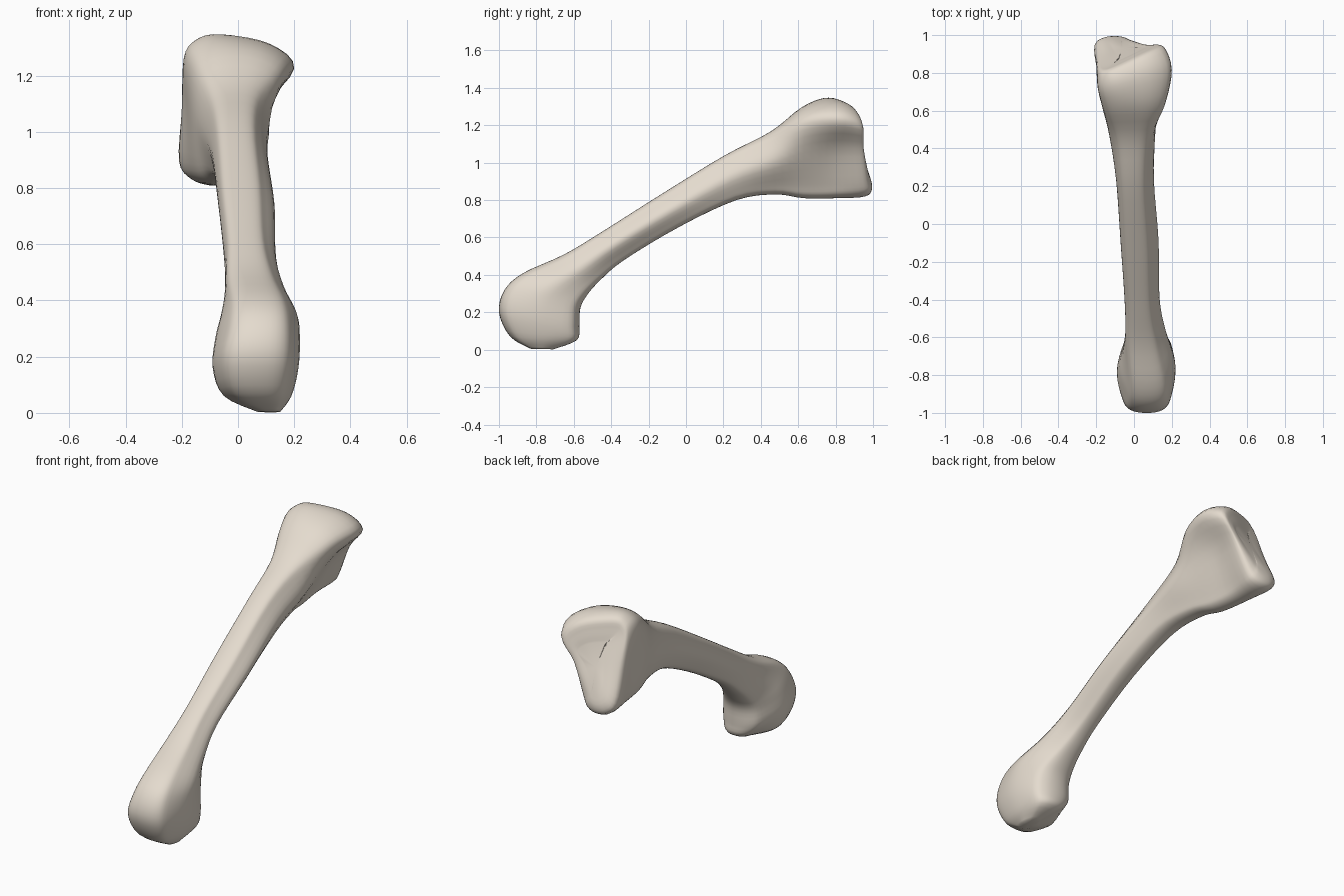
import bpy, bmesh
from mathutils import Vector

if "Cube" in bpy.data.objects:
    bpy.data.objects.remove(bpy.data.objects["Cube"])

LEVELS = (0.16, 0.5, 0.85)   # heights across a section where widths are given

# Section: upper edge (y, z), lower edge (y, z), then left/right x at the three levels, skew
LOWER_END = [
    (-.83, .005, -.71, .002, .085, .14, .07, .15, .09, .14, 0),
    (-.94, .07, -.585, .05, -.03, .17, -.05, .19, .02, .175, 0),
    (-1.0, .20, -.57, .12, -.06, .19, -.09, .215, -.05, .195, 0),
    (-.97, .32, -.565, .22, -.04, .19, -.08, .22, -.05, .19, 0),
    (-.87, .41, -.53, .29, -.03, .175, -.06, .21, -.04, .165, 0),
]
SHAFT = [
    (-.65, .51, -.46, .37, -.04, .13, -.045, .165, -.03, .12, 0),
    (-.45, .63, -.33, .48, -.04, .10, -.05, .135, -.03, .09, 0),
    (-.15, .82, -.03, .66, -.06, .09, -.07, .13, -.04, .09, 0),
    (.20, 1.035, .27, .80, -.08, .07, -.095, .105, -.07, .07, 0),
    (.45, 1.165, .48, .83, -.11, .09, -.13, .11, -.11, .04, 0),
]
UPPER_END = [
    (.62, 1.295, .63, .81, -.16, .165, -.165, .10, -.15, .01, .1),
    (.76, 1.345, .80, .81, -.19, .20, -.185, .08, -.18, -.01, .3),
    (.86, 1.33, .96, .82, -.19, .16, -.20, .075, -.21, 0, .42),
    (.885, 1.27, .995, .87, -.165, .10, -.16, .05, -.18, -.03, .42),
    (.90, 1.20, .975, .95, -.08, .05, -.10, 0, -.12, -.06, .4),
]


def section_ring(s):
    top, bot = Vector((0, s[0], s[1])), Vector((0, s[2], s[3]))
    left, right, skew = s[4:10:2], s[5:10:2], s[10]

    def pt(t, x):
        p = top.lerp(bot, t)
        return Vector((x, p.y + skew * x * (1 - t), p.z))
    # a skewed section also leans: crest to the left, right lobe lower
    mid_top = (left[0] + right[0]) / 2 - .18 * skew
    mid_bot = (left[2] + right[2]) / 2

    def side(xs, drop):   # shoulder, three measured widths, lower shoulder
        return ([pt(.035 + .4 * drop, mid_top + .66 * (xs[0] - mid_top))]
                + [pt(t, x) for t, x in zip((LEVELS[0] + drop,) + LEVELS[1:], xs)]
                + [pt(.965, mid_bot + .62 * (xs[2] - mid_bot))])
    return ([pt(0, mid_top)] + side(right, .22 * skew)
            + [pt(1, mid_bot)] + side(left, 0)[::-1])


def smooth_path(pts, steps, closed):
    """Smooth curve passing through every control point."""
    n, out = len(pts), []
    get = (lambda i: pts[i % n]) if closed else (lambda i: pts[min(max(i, 0), n - 1)])
    for i in range(n if closed else n - 1):
        a, b, c, d = (get(i + k) for k in (-1, 0, 1, 2))
        for j in range(steps):
            t = j / steps
            out.append(.5 * (2 * b + (c - a) * t + (2 * a - 5 * b + 4 * c - d) * t ** 2
                             + (3 * b - a - 3 * c + d) * t ** 3))
    if not closed:
        out.append(pts[-1].copy())
    return out


# Bone: one smooth skin lofted through all sections
rings = [smooth_path(section_ring(s), 4, True) for s in LOWER_END + SHAFT + UPPER_END]
columns = [smooth_path(list(col), 4, False) for col in zip(*rings)]
bm = bmesh.new()
grid = [[bm.verts.new(p) for p in col] for col in columns]
n, rows = len(grid), len(grid[0])
for i in range(n):
    a, b = grid[i], grid[(i + 1) % n]
    for j in range(rows - 1):
        bm.faces.new((a[j], b[j], b[j + 1], a[j + 1]))

# Rounded end caps
for j in (0, rows - 1):
    loop = [col[j] for col in grid]
    centre = bm.verts.new(sum((v.co for v in loop), Vector()) / n)
    for i in range(n):
        bm.faces.new((loop[i], loop[(i + 1) % n], centre))
bmesh.ops.recalc_face_normals(bm, faces=bm.faces)
for f in bm.faces:
    f.smooth = True
mesh = bpy.data.meshes.new("leg_bone")
bm.to_mesh(mesh)
bm.free()
bone = bpy.data.objects.new("leg_bone", mesh)
bpy.context.collection.objects.link(bone)

# Ivory colour
ivory = bpy.data.materials.new("ivory")
ivory.diffuse_color = (.78, .71, .62, 1)
ivory.use_nodes = True
ivory.node_tree.nodes["Principled BSDF"].inputs["Base Color"].default_value = ivory.diffuse_color
mesh.materials.append(ivory)
